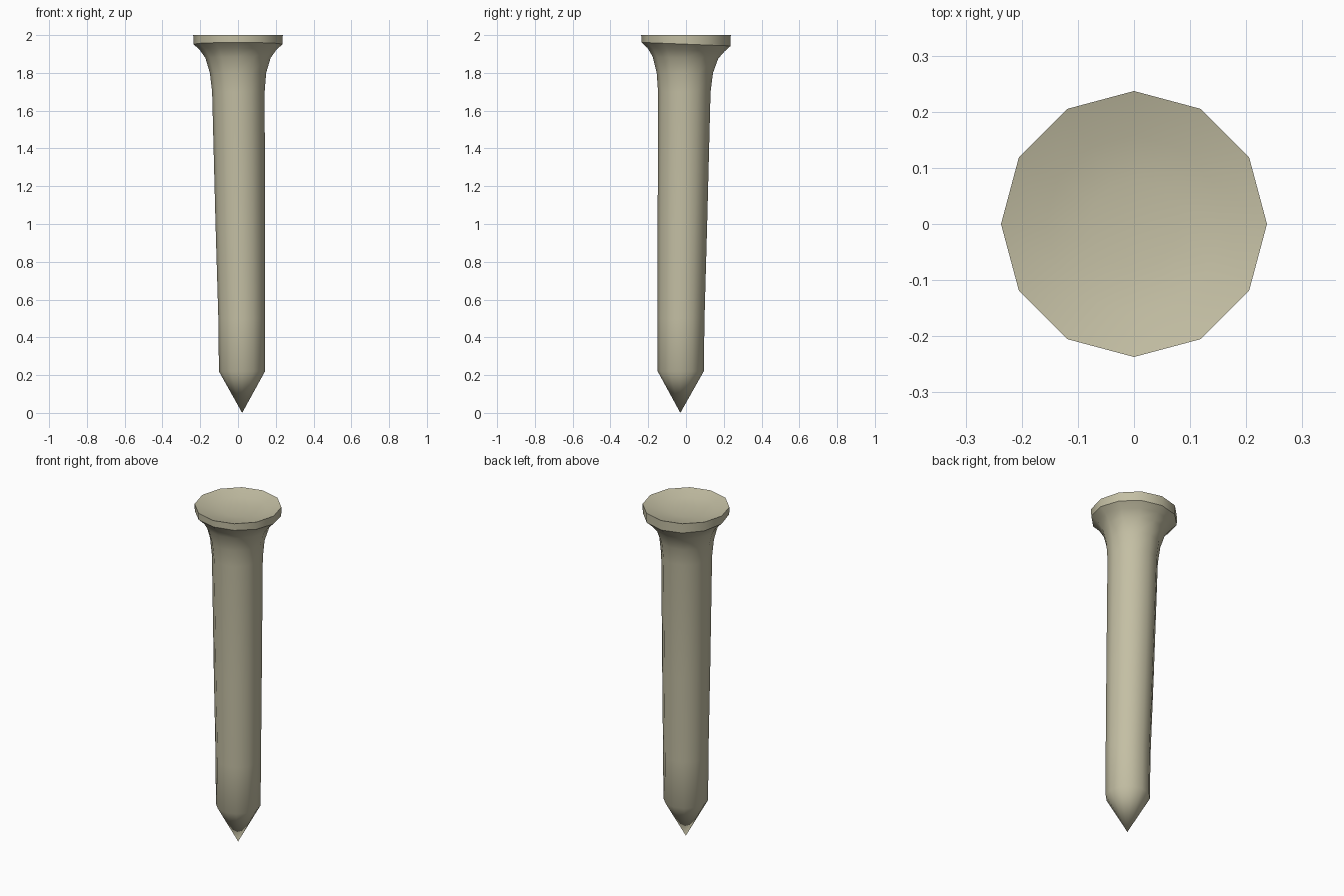
import bpy, bmesh
from math import cos, sin, pi

if "Cube" in bpy.data.objects:
    bpy.data.objects.remove(bpy.data.objects["Cube"])

SIDES = 12
# rings from bottom to top: centre x, centre y, z, radius, slope along y
rings = [
    (0.021, -0.028, 0.22, 0.122, 0.0),
    (0.020, -0.026, 0.50, 0.124, 0.0),
    (0.012, -0.019, 1.00, 0.131, 0.0),
    (0.002, -0.009, 1.70, 0.139, 0.0),
    (0.000, -0.006, 1.80, 0.149, 0.0),
    (0.000, -0.003, 1.88, 0.173, -0.03),
    (0.000, 0.000, 1.922, 0.203, -0.045),
    (0.000, 0.000, 1.952, 0.236, -0.04),
    (0.000, 0.000, 2.00, 0.237, 0.0),
    (0.000, 0.000, 1.977, 0.158, 0.0),
    (0.000, 0.000, 1.967, 0.080, 0.0),
]

bm = bmesh.new()


def add_ring(cx, cy, z, r, slope):
    verts = []
    for i in range(SIDES):
        a = 2 * pi * i / SIDES
        y = r * sin(a)
        verts.append(bm.verts.new((cx + r * cos(a), cy + y, z + slope * y)))
    return verts


# shaft, flared neck, rim and dished top
loops = [add_ring(*r) for r in rings]
for low, high in zip(loops, loops[1:]):
    for i in range(SIDES):
        j = (i + 1) % SIDES
        bm.faces.new((low[i], low[j], high[j], high[i]))

# pointed tip and centre of the dish
tip = bm.verts.new((0.022, -0.030, 0.0))
dish = bm.verts.new((0.0, 0.0, 1.965))
for i in range(SIDES):
    j = (i + 1) % SIDES
    bm.faces.new((tip, loops[0][j], loops[0][i]))
    bm.faces.new((dish, loops[-1][i], loops[-1][j]))

bmesh.ops.recalc_face_normals(bm, faces=bm.faces)
mesh = bpy.data.meshes.new("nail")
bm.to_mesh(mesh)
bm.free()
nail = bpy.data.objects.new("nail", mesh)
bpy.context.collection.objects.link(nail)

# dull brass-grey metal
mat = bpy.data.materials.new("nail_metal")
mat.diffuse_color = (0.55, 0.52, 0.37, 1)
mat.use_nodes = True
mat.node_tree.nodes["Principled BSDF"].inputs["Base Color"].default_value = mat.diffuse_color
mesh.materials.append(mat)

bpy.context.view_layer.objects.active = nail
nail.select_set(True)
bpy.ops.object.shade_smooth_by_angle(angle=pi / 180 * 35)
